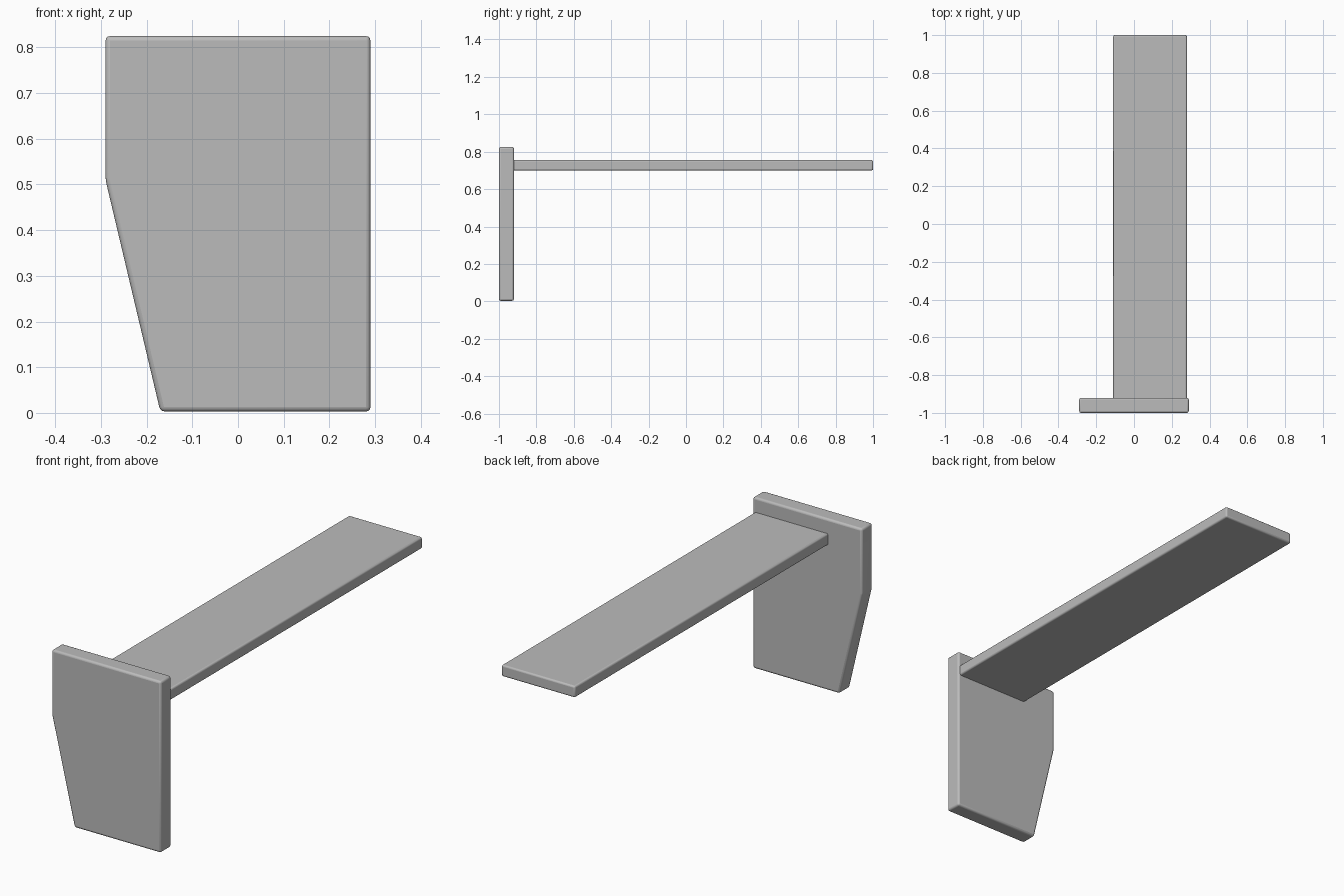
import bpy
import bmesh

cube = bpy.data.objects.get("Cube")
if cube:
    bpy.data.objects.remove(cube, do_unlink=True)

grey = bpy.data.materials.new("plain_grey")
grey.use_nodes = True
color = (0.5, 0.5, 0.5, 1)
grey.diffuse_color = color
grey.node_tree.nodes["Principled BSDF"].inputs["Base Color"].default_value = color


def slab(name, outline, y_front, y_back, bevel):
    """Extrude an x-z outline from front to back and round its edges."""
    bm = bmesh.new()
    face = bm.faces.new([bm.verts.new((x, y_front, z)) for x, z in outline])
    extruded = bmesh.ops.extrude_face_region(bm, geom=[face])["geom"]
    for v in extruded:
        if isinstance(v, bmesh.types.BMVert):
            v.co.y = y_back
    bmesh.ops.recalc_face_normals(bm, faces=bm.faces)
    mesh = bpy.data.meshes.new(name)
    bm.to_mesh(mesh)
    bm.free()
    mesh.materials.append(grey)
    obj = bpy.data.objects.new(name, mesh)
    bpy.context.collection.objects.link(obj)

    mod = obj.modifiers.new("rounded_edges", "BEVEL")
    mod.width = bevel
    mod.segments = 3
    mod.limit_method = "ANGLE"
    mod.angle_limit = 0.2
    bpy.ops.object.select_all(action="DESELECT")
    obj.select_set(True)
    bpy.context.view_layer.objects.active = obj
    bpy.ops.object.shade_smooth_by_angle(angle=0.6)
    return obj


# Upright end panel with one tapered lower side
slab("end_panel",
     [(-0.29, 0.825), (-0.29, 0.51), (-0.17, 0.003), (-0.17, 0), (0.29, 0), (0.29, 0.825)][:3]
     + [(0.29, 0.003), (0.29, 0.825)], -1, -0.92, 0.01)

# Long horizontal board, set slightly into the panel
slab("long_board",
     [(-0.11, 0.70), (0.28, 0.70), (0.28, 0.755), (-0.11, 0.755)], -0.93, 1, 0.008)
